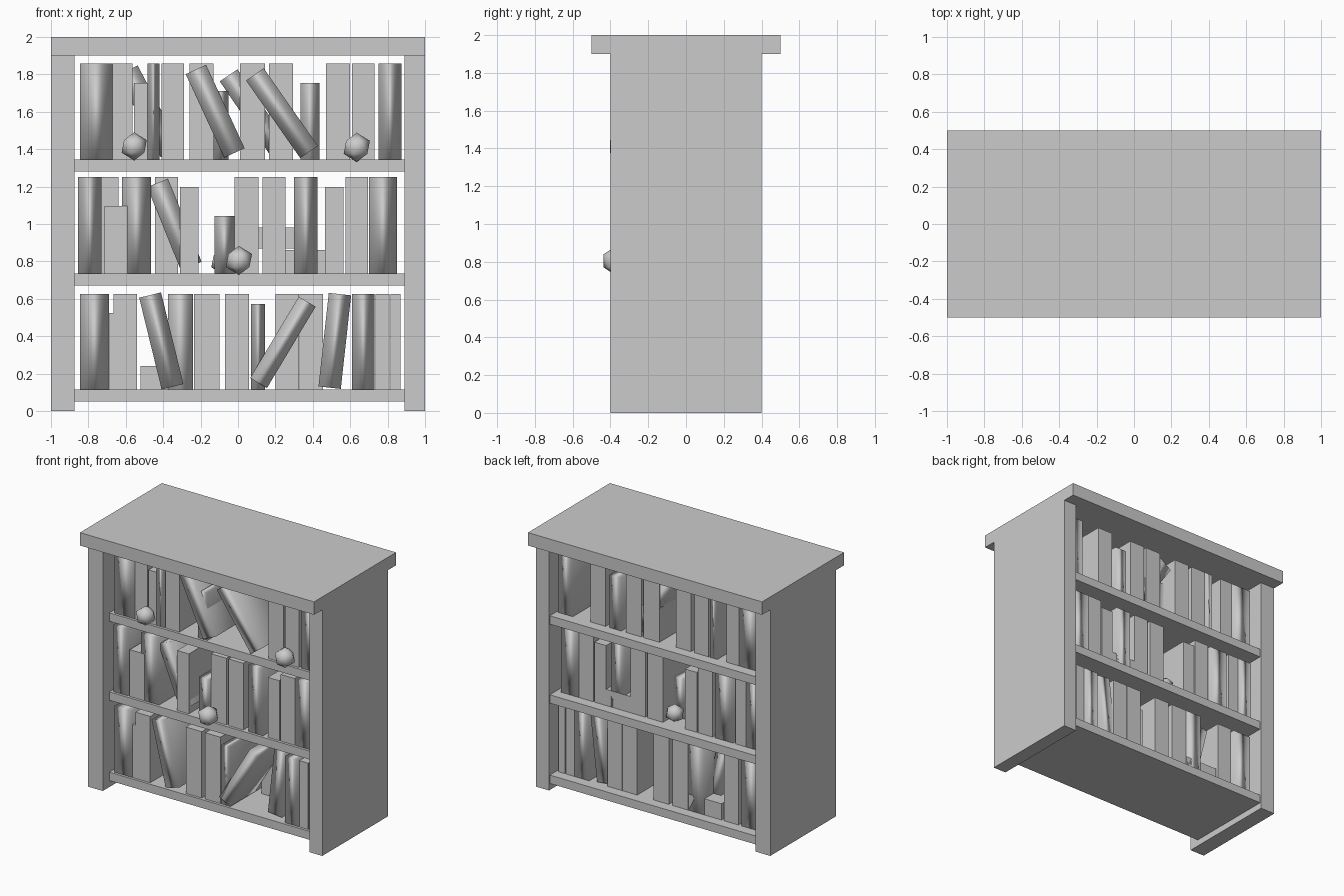
import bpy, math
from mathutils import Vector


def box(name, x, y, z, smooth=False):
    """Box from (min, max) ranges on each axis."""
    bpy.ops.mesh.primitive_cube_add(size=1, location=[(a + b) / 2 for a, b in (x, y, z)])
    o = bpy.context.object
    o.name = name
    o.scale = [b - a for a, b in (x, y, z)]
    if smooth:
        bpy.ops.object.shade_smooth()
    return o


def leaning(name, top, bottom, w, y):
    """Book tilted in the x-z plane between two end centres."""
    t, b = Vector(top), Vector(bottom)
    d, c = t - b, (t + b) / 2
    h = d.length / 2
    o = box(name, (c.x - w / 2, c.x + w / 2), y, (c.y - h, c.y + h), True)
    o.rotation_euler.y = math.atan2(d.x, d.y)


def ball(x, y, z, r):
    bpy.ops.mesh.primitive_ico_sphere_add(subdivisions=1, radius=r, location=(x, y, z))
    bpy.context.object.name = "faceted_ball"
    bpy.ops.object.shade_smooth()


# carcass
box("top_board", (-1, 1), (-.5, .5), (1.9, 2))
box("left_side", (-1, -.875), (-.4, .4), (0, 1.9))
box("right_side", (.89, 1), (-.4, .4), (0, 1.9))
for z in (.05, .67, 1.28):
    box("shelf", (-.875, .89), (-.32, .39), (z, z + .065))

# depth ranges: full, shallow front, pushed to back, short book
D = {"f": (-.3, .31), "s": (-.3, .02), "b": (.0, .31), "m": (-.3, .18)}

# upright books per shelf: x min, x max, top z, depth key
rows = {
    1.345: [(-.845, -.67, 1.857, "f"), (-.67, -.565, 1.857, "f"), (-.555, -.485, 1.755, "m"),
            (-.485, -.42, 1.857, "f"), (-.41, -.29, 1.857, "f"), (-.26, -.13, 1.857, "b"),
            (-.13, -.05, 1.71, "m"), (.01, .145, 1.857, "b"), (.165, .295, 1.857, "b"),
            (.335, .435, 1.755, "b"), (.47, .6, 1.857, "f"), (.61, .73, 1.857, "s"),
            (.75, .875, 1.857, "f")],
    .735: [(-.855, -.73, 1.25, "f"), (-.73, -.64, 1.25, "b"), (-.715, -.59, 1.096, "s"),
           (-.62, -.465, 1.25, "f"), (-.445, -.32, 1.25, "b"), (-.31, -.21, 1.198, "f"),
           (-.125, -.02, 1.043, "m"), (-.02, .11, 1.25, "f"), (.13, .255, 1.25, "f"),
           (.3, .425, 1.25, "f"), (.465, .565, 1.198, "f"), (.575, .695, 1.25, "f"),
           (.7, .85, 1.25, "f")],
    .115: [(-.845, -.69, .627, "f"), (-.69, -.66, .525, "m"), (-.665, -.54, .627, "f"),
           (-.375, -.24, .627, "b"), (-.235, -.1, .627, "f"), (-.07, .06, .627, "f"),
           (.07, .145, .572, "m"), (.2, .325, .627, "b"), (.33, .455, .627, "b"),
           (.61, .73, .627, "f"), (.735, .81, .627, "f"), (.815, .87, .627, "f")],
}
for base, books in rows.items():
    for i, (a, b, top, key) in enumerate(books):
        box("book", (a, b), D[key], (base, top), i % 3 == 0)

# leaning books
front, back = (-.32, -.01), (.02, .3)
leaning("leaning_book", (-.225, 1.826), (-.019, 1.38), .12, front)
leaning("leaning_book", (.09, 1.80), (.38, 1.385), .115, front)
leaning("leaning_book", (-.59, 1.82), (-.36, 1.385), .12, (-.2, .2))
leaning("leaning_book", (-.05, 1.795), (.23, 1.385), .115, back)
leaning("leaning_book", (-.43, 1.22), (-.25, .775), .12, (-.28, .02))
leaning("leaning_book", (-.47, .62), (-.35, .13), .12, (-.3, .2))
leaning("leaning_book", (.37, .585), (.11, .15), .105, front)
leaning("leaning_book", (.545, .625), (.49, .125), .12, (-.25, .3))

# books lying flat behind the row
box("flat_book", (.25, .51), D["b"], (.735, .86))
box("flat_book", (.11, .3), (-.1, .2), (.87, .98))
box("flat_book", (-.52, -.24), D["b"], (.115, .24))

# ornaments
ball(-.555, -.335, 1.415, .075)
ball(.635, -.335, 1.41, .078)
ball(.005, -.37, .805, .078)
ball(-.08, .25, .8, .07)
